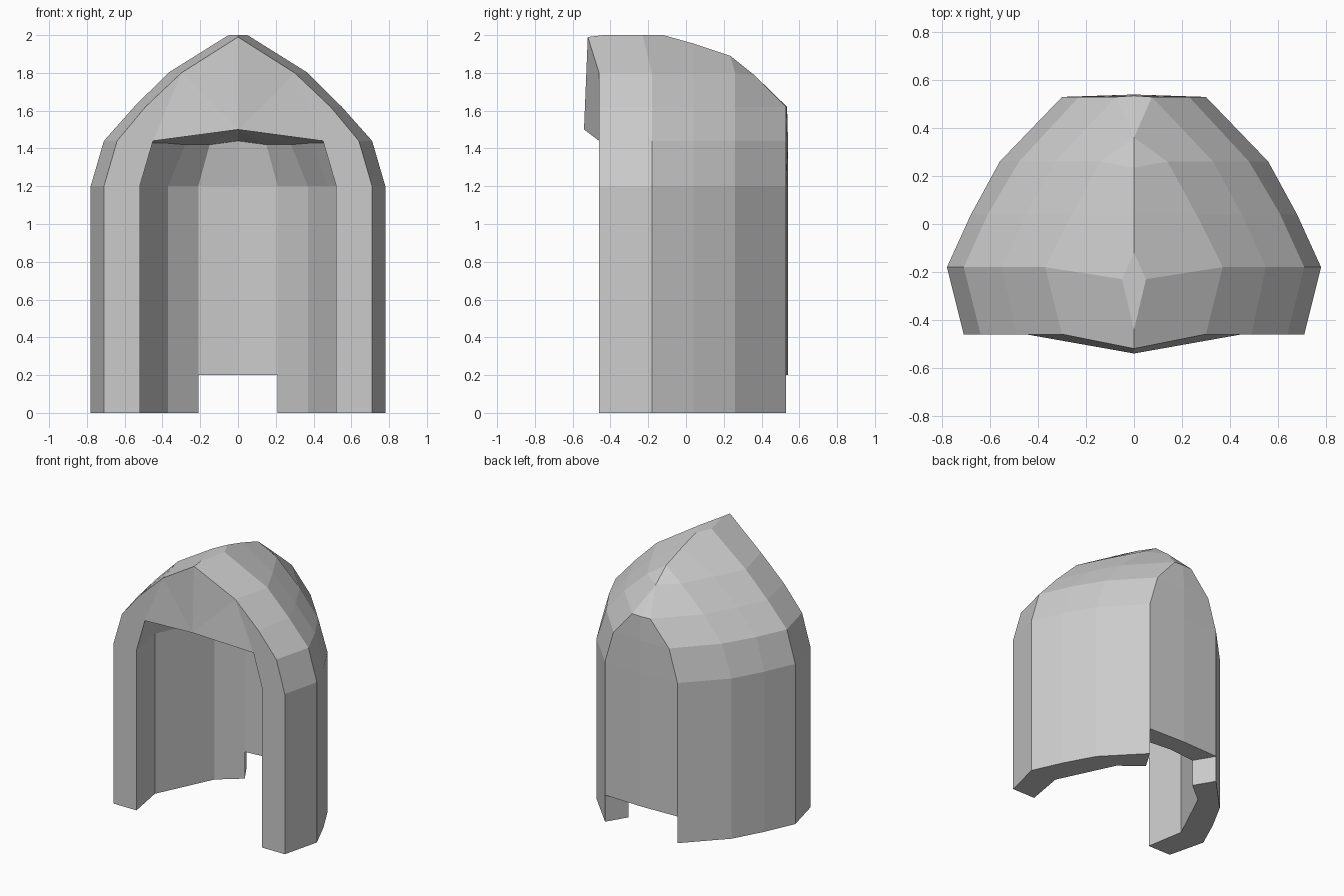
import bpy, bmesh

if "Cube" in bpy.data.objects:
    bpy.data.objects.remove(bpy.data.objects["Cube"])

# Half-width of each vertical station at heights 0, 0.2, 1.2, 1.44, 1.62, 1.8
HEIGHTS = [0, 0.2, 1.2, 1.44, 1.62, 1.8]
OUTER = [
    (-0.46, (0.71, 0.71, 0.71, 0.64, 0.49, 0.30)),
    (-0.18, (0.78, 0.78, 0.78, 0.71, 0.55, 0.37)),
    (0.04, (0.68, 0.68, 0.68, 0.61, 0.45, 0.26)),
    (0.26, (0.56, 0.56, 0.56, 0.48, 0.33, 0.14)),
]
outer = [[(x, y, z) for x, z in zip(xs, HEIGHTS)] for y, xs in OUTER]
rear_crown = (0, 0.36, 1.79)
outer.append([(x, 0.53, z) for x, z in
              zip((0.30, 0.30, 0.30, 0.23, 0.075), HEIGHTS)] + [rear_crown])

# Inner lining: plan points and the matching narrower ceiling points
PLAN = [(0.52, -0.46), (0.57, -0.17), (0.47, 0.04), (0.37, 0.25), (0.21, 0.38)]
CEILING = [(0.45, -0.46, 1.44), (0.50, -0.17, 1.43), (0.40, 0.03, 1.43),
           (0.28, 0.22, 1.42), (0.15, 0.34, 1.42)]
inner = [[(x, y, z) for z in (0, 0.2, 1.2)] + [c] for (x, y), c in zip(PLAN, CEILING)]

# Points on the centre line
apex, brow = (0, -0.52, 1.99), (0, -0.54, 1.50)
flat_front, flat_back, flat_side = (0, -0.44, 2), (0, -0.12, 2), (0.05, -0.23, 2)
ridge_mid, ridge_rear = (0, 0.04, 1.955), (0, 0.235, 1.89)
back_outer = [(0, 0.54, z) for z in HEIGHTS[1:4]] + [(0, 0.535, 1.62)]
back_inner = [(0, 0.40, 0.2), (0, 0.40, 1.2), (0, 0.36, 1.44)]

faces = []


def strip(a, b):
    """Quads between two columns of points."""
    for i in range(len(a) - 1):
        faces.append([a[i], b[i], b[i + 1], a[i + 1]])


# Outer walls, inner walls
for cols in (outer, inner):
    for a, b in zip(cols, cols[1:]):
        strip(a, b)
# Bottom rim
strip([c[0] for c in outer], [c[0] for c in inner])
# Back panel, its lining, and the notch sides and ceiling
strip(outer[4][1:5], back_outer)
strip(inner[4][1:], back_inner)
strip(outer[4][:2], inner[4][:2])
faces.append([outer[4][1], inner[4][1], back_inner[0], back_outer[0]])
faces.append([outer[4][4], back_outer[3], rear_crown])
# Crown with small flat top
faces += [
    [outer[0][5], outer[1][5], flat_side, flat_front, apex],
    [outer[1][5], outer[2][5], ridge_mid, flat_back, flat_side],
    [flat_front, flat_side, flat_back],
    [outer[2][5], outer[3][5], ridge_rear, ridge_mid],
    [outer[3][5], rear_crown, ridge_rear],
]
# Front frame and brow
strip(outer[0][:4], inner[0])
faces += [
    [inner[0][3], outer[0][3], outer[0][4], outer[0][5]],
    [brow, inner[0][3], outer[0][5]],
    [brow, outer[0][5], apex],
]
# Inner ceiling fan
ceiling = CEILING + [back_inner[2]]
for a, b in zip(ceiling, ceiling[1:]):
    faces.append([brow, a, b])

# Build both mirrored halves and weld them
bm = bmesh.new()
for side in (1, -1):
    for f in faces:
        pts = list(dict.fromkeys(f))
        if len(pts) > 2:
            bm.faces.new([bm.verts.new((side * x, y, z)) for x, y, z in pts])
bmesh.ops.remove_doubles(bm, verts=bm.verts[:], dist=0.0005)
bmesh.ops.recalc_face_normals(bm, faces=bm.faces[:])
mesh = bpy.data.meshes.new("hood_shell")
bm.to_mesh(mesh)
bm.free()
bpy.context.collection.objects.link(bpy.data.objects.new("hood_shell", mesh))
